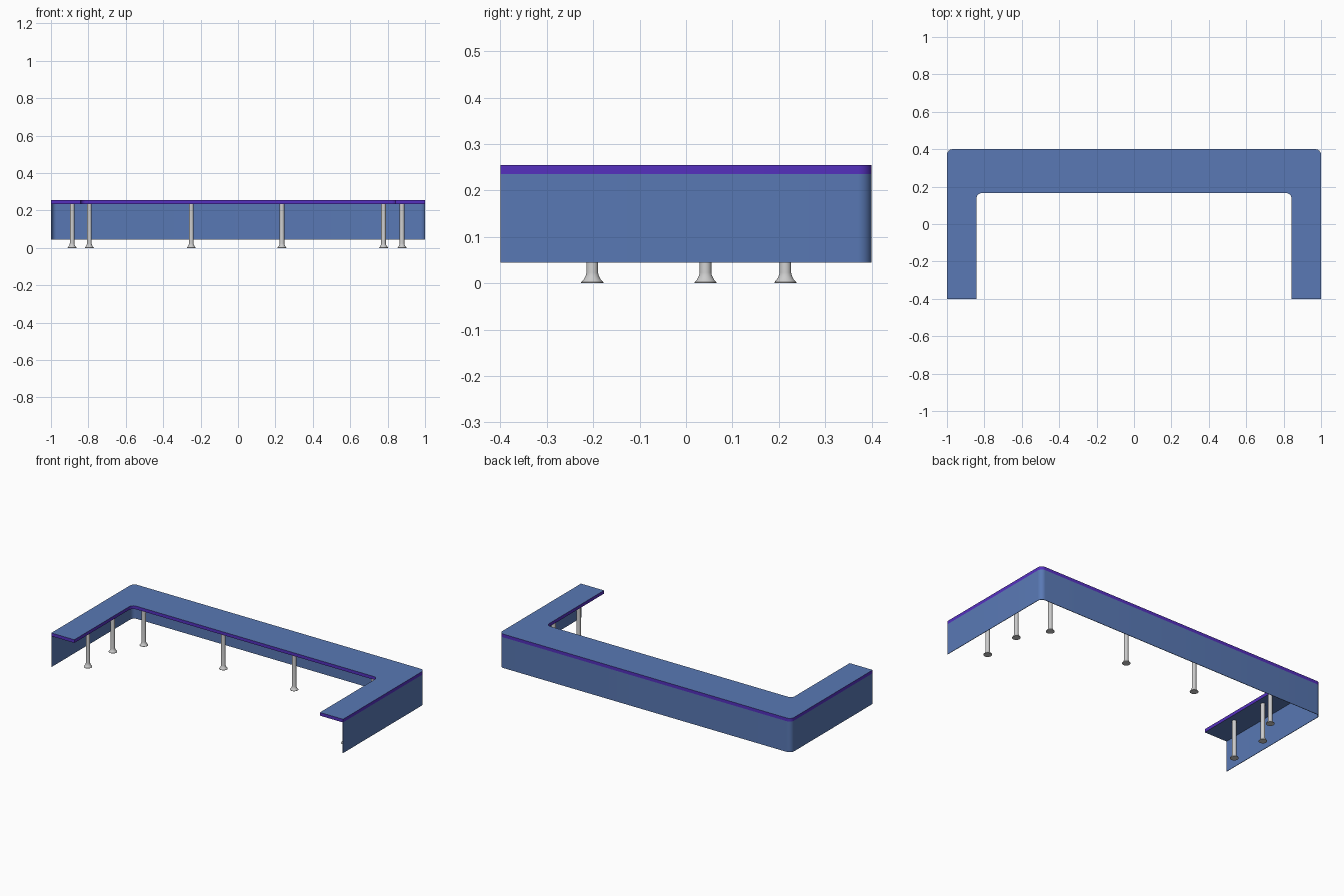
import bpy, bmesh
from math import cos, sin, pi

if "Cube" in bpy.data.objects:
    bpy.data.objects.remove(bpy.data.objects["Cube"])


def material(name, color):
    m = bpy.data.materials.new(name)
    m.diffuse_color = (*color, 1)
    m.use_nodes = True
    m.node_tree.nodes["Principled BSDF"].inputs["Base Color"].default_value = m.diffuse_color
    return m


BLUE = material("blue_laminate", (0.10, 0.19, 0.46))
PURPLE = material("purple_edging", (0.09, 0.03, 0.52))


def finish(bm, name, mats=(), angle=0.6):
    bmesh.ops.recalc_face_normals(bm, faces=bm.faces)
    me = bpy.data.meshes.new(name)
    bm.to_mesh(me)
    bm.free()
    for m in mats:
        me.materials.append(m)
    ob = bpy.data.objects.new(name, me)
    bpy.context.collection.objects.link(ob)
    bpy.ops.object.select_all(action='DESELECT')
    ob.select_set(True)
    bpy.context.view_layer.objects.active = ob
    bpy.ops.object.shade_smooth_by_angle(angle=angle)
    return ob


def u_path(x, y, r, n=8):
    """Left-to-right U path with rounded back corners, open at the front."""
    left = [(-x + r - r * cos(i / n * pi / 2), y - r + r * sin(i / n * pi / 2))
            for i in range(n + 1)]
    half = [(-x, -0.4)] + left
    return half + [(-px, py) for px, py in reversed(half)]


def band(bm, outer, inner, z0, z1):
    """Solid strip between two matching U paths."""
    rings = [[bm.verts.new((*p, z)) for p in path]
             for path, z in ((outer, z0), (outer, z1), (inner, z1), (inner, z0))]
    for a, b in zip(rings, rings[1:] + rings[:1]):
        for i in range(len(a) - 1):
            bm.faces.new((a[i], a[i + 1], b[i + 1], b[i]))
    for i in (0, -1):
        bm.faces.new([r[i] for r in rings])


# Desk top: blue faces with purple edging
outer = u_path(1.0, 0.4, 0.03)
bm = bmesh.new()
band(bm, outer, u_path(0.842, 0.165, 0.028), 0.235, 0.255)
bm.normal_update()
for f in bm.faces:
    f.material_index = 0 if abs(f.normal.z) > 0.5 else 1
finish(bm, "desk_top", (BLUE, PURPLE))

# Thin modesty panel around the outside
bm = bmesh.new()
band(bm, outer, u_path(0.997, 0.397, 0.027), 0.045, 0.235)
finish(bm, "modesty_panel", (BLUE,))

# Round legs with flared feet
PROFILE = [(0, 0), (0.0238, 0), (0.0238, 0.002), (0.019, 0.007), (0.0155, 0.013),
           (0.0135, 0.018), (0.0125, 0.023), (0.0125, 0.235), (0, 0.235)]


def leg(name, x, y):
    bm = bmesh.new()
    vs = [bm.verts.new((r, 0, z)) for r, z in PROFILE]
    es = [bm.edges.new(p) for p in zip(vs, vs[1:])]
    bmesh.ops.spin(bm, geom=vs + es, cent=(0, 0, 0), axis=(0, 0, 1),
                   angle=2 * pi, steps=24, use_duplicate=False)
    bmesh.ops.remove_doubles(bm, verts=bm.verts, dist=1e-5)
    finish(bm, name).location = (x, y, 0)


for name, x, y in (("left_front_leg", -0.887, -0.202), ("left_middle_leg", -0.887, 0.042),
                   ("left_corner_leg", -0.795, 0.214), ("back_left_leg", -0.25, 0.214),
                   ("back_right_leg", 0.235, 0.214), ("right_corner_leg", 0.778, 0.214),
                   ("right_middle_leg", 0.877, 0.042), ("right_front_leg", 0.877, -0.202)):
    leg(name, x, y)
